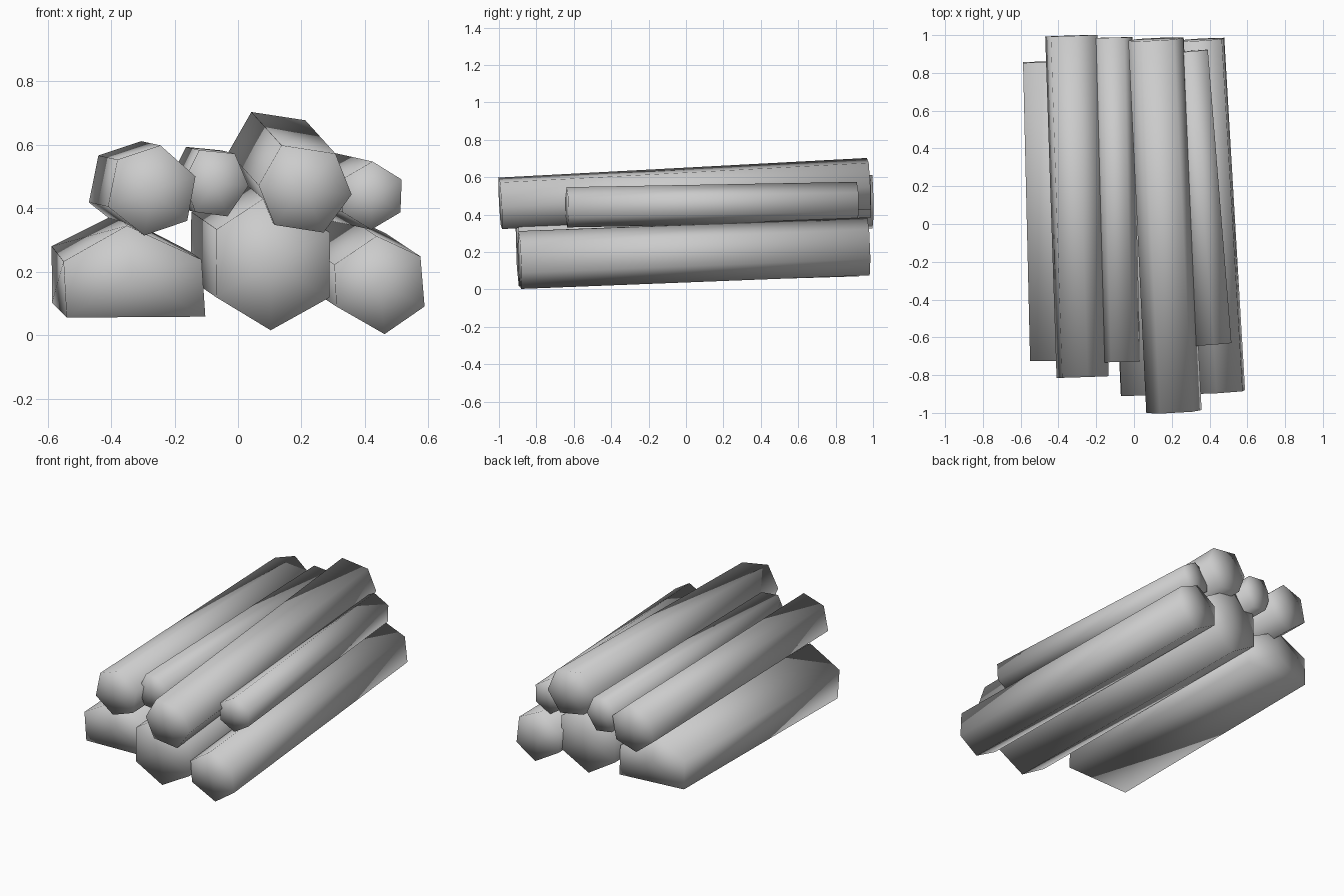
import bpy, bmesh
from math import cos, sin

if "Cube" in bpy.data.objects:
    bpy.data.objects.remove(bpy.data.objects["Cube"])


def log(name, profile, y0, y1, dx, dz, roll=0.0):
    """Tapered-free log: front outline (x, z) swept from y0 to y1, drifting by dx, dz."""
    n = len(profile)
    cx = sum(p[0] for p in profile) / n
    cz = sum(p[1] for p in profile) / n
    length = y1 - y0
    bm = bmesh.new()
    rings, hubs = [], []
    for y, t in ((y0, 0), (y1, 1)):
        ring = []
        for x, z in profile:
            px, pz = x - cx, z - cz
            a = roll * t
            px, pz = px * cos(a) + pz * sin(a), pz * cos(a) - px * sin(a)
            # ends are cut square to the log's axis
            cut = (px * dx + pz * dz) / length
            ring.append(bm.verts.new((cx + px + dx * t, y - cut, cz + pz + dz * t)))
        rings.append(ring)
        hubs.append(bm.verts.new((cx + dx * t, y, cz + dz * t)))
    for i in range(n):
        j = (i + 1) % n
        bm.faces.new((rings[0][i], rings[0][j], rings[1][j], rings[1][i]))
        bm.faces.new((hubs[0], rings[0][j], rings[0][i]))
        bm.faces.new((hubs[1], rings[1][i], rings[1][j]))
    bmesh.ops.recalc_face_normals(bm, faces=bm.faces)
    for f in bm.faces:
        f.smooth = True
    me = bpy.data.meshes.new(name)
    bm.to_mesh(me)
    bm.free()
    bpy.context.collection.objects.link(bpy.data.objects.new(name, me))


# Bottom row
log("split_log_bottom_left",
    [(-.103, .058), (-.115, .238), (-.35, .345), (-.55, .232), (-.54, .055)],
    -.72, .86, -.04, .037, .05)
log("log_bottom_centre",
    [(.29, .323), (.288, .118), (.103, .015), (-.07, .12), (-.067, .333), (.095, .44)],
    -.9, .92, -.08, .055)
log("log_bottom_right",
    [(.588, .09), (.575, .248), (.437, .312), (.304, .222), (.31, .09), (.462, .003)],
    -.89, .975, -.11, .073)

# Top row
log("log_top_left",
    [(-.38, .553), (-.245, .598), (-.134, .5), (-.16, .36), (-.295, .314), (-.41, .405)],
    -.81, .997, -.06, .013)
log("log_top_small",
    [(.033, .47), (-.01, .572), (-.122, .583), (-.17, .487), (-.135, .388), (-.033, .374)],
    -.73, .987, -.042, .01)
log("log_top_large",
    [(.137, .598), (.307, .572), (.358, .443), (.27, .323), (.115, .347), (.065, .472)],
    -.993, .978, -.095, .105)
log("log_top_right",
    [(.424, .547), (.516, .49), (.512, .387), (.42, .332), (.33, .387), (.326, .49)],
    -.637, .915, -.125, .028)
